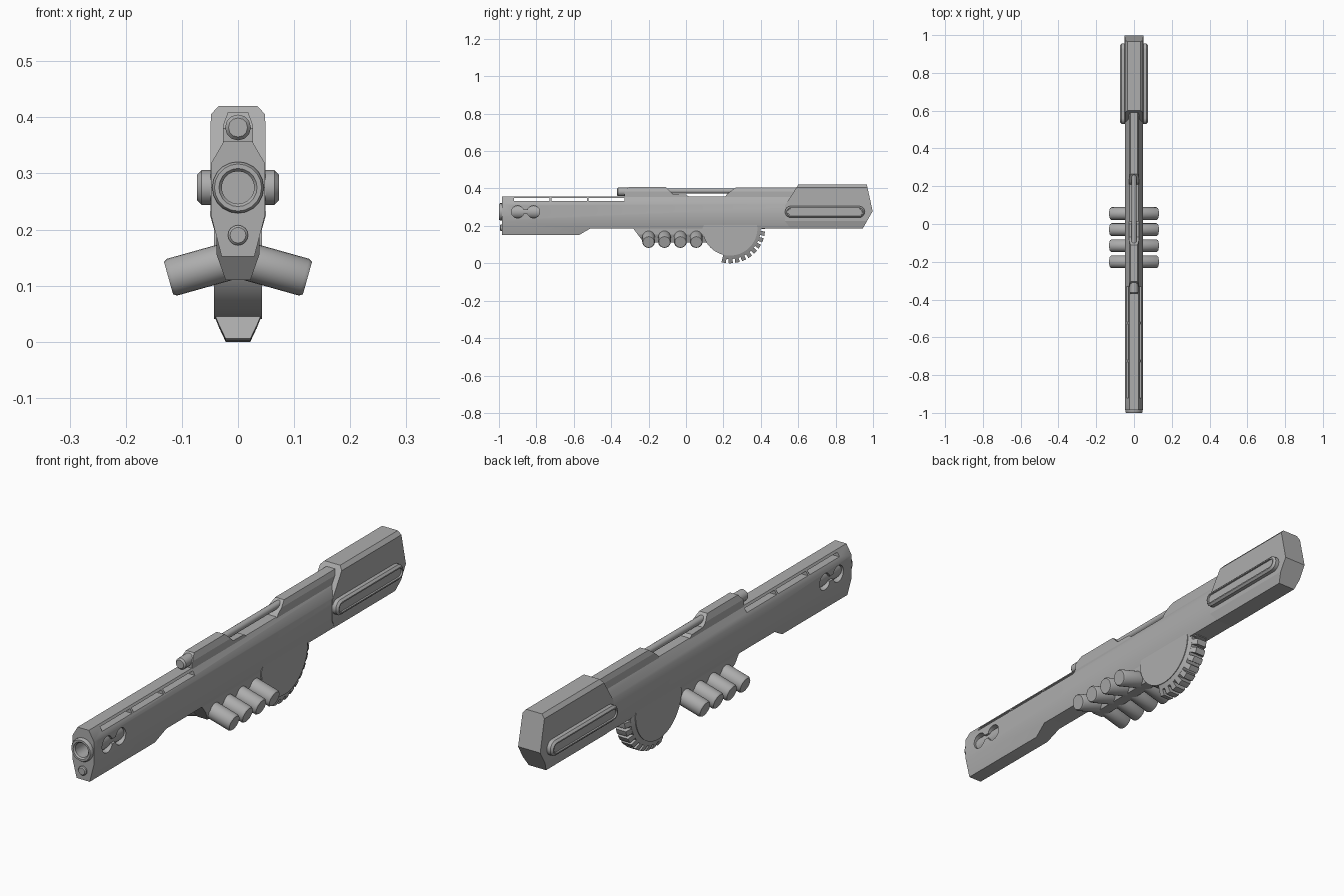
import bpy, bmesh, math
from mathutils import Vector, Matrix

if "Cube" in bpy.data.objects:
    bpy.data.objects.remove(bpy.data.objects["Cube"], do_unlink=True)

GREY = (0.42, 0.42, 0.42, 1)
mat = bpy.data.materials.new("plain grey")
mat.use_nodes = True
mat.diffuse_color = GREY
mat.node_tree.nodes["Principled BSDF"].inputs["Base Color"].default_value = GREY


def make(name, bm):
    bmesh.ops.recalc_face_normals(bm, faces=bm.faces)
    me = bpy.data.meshes.new(name)
    bm.to_mesh(me)
    bm.free()
    me.materials.append(mat)
    ob = bpy.data.objects.new(name, me)
    bpy.context.collection.objects.link(ob)
    return ob


def activate(ob):
    bpy.ops.object.select_all(action='DESELECT')
    ob.select_set(True)
    bpy.context.view_layer.objects.active = ob


def smooth(ob):
    activate(ob)
    bpy.ops.object.shade_smooth_by_angle(angle=math.radians(35))
    return ob


def prism(name, pts, axis, a, b):
    """Extrude a profile along x (points are y, z) or along y (points are x, z)."""
    bm = bmesh.new()
    place = (lambda p, t: (t, *p)) if axis == 'x' else (lambda p, t: (p[0], t, p[1]))
    face = bm.faces.new([bm.verts.new(place(p, a)) for p in pts])
    new = bmesh.ops.extrude_face_region(bm, geom=[face])["geom"]
    shift = Vector((b - a, 0, 0) if axis == 'x' else (0, b - a, 0))
    bmesh.ops.translate(bm, verts=[v for v in new if isinstance(v, bmesh.types.BMVert)], vec=shift)
    return make(name, bm)


def boolean(ob, cutter, mode):
    m = ob.modifiers.new("cut", 'BOOLEAN')
    m.operation, m.object, m.solver = mode, cutter, 'EXACT'
    activate(ob)
    bpy.ops.object.modifier_apply(modifier="cut")
    bpy.data.objects.remove(cutter, do_unlink=True)


def shaped(name, side, half):
    """Solid with a given side outline (y, z) and a half cross-section (x, z)."""
    ob = prism(name, side, 'x', -0.2, 0.2)
    section = half + [(-x, z) for x, z in reversed(half)]
    boolean(ob, prism("cutter", section, 'y', -1.2, 1.2), 'INTERSECT')
    return ob


def lathe(name, profile, matrix, sides=24):
    """Revolve (radius, height) points about z, then place the result."""
    bm = bmesh.new()
    rings = []
    for r, h in profile:
        rings.append([bm.verts.new((r * math.cos(math.tau * i / sides),
                                    r * math.sin(math.tau * i / sides), h)) for i in range(sides)])
    for p, q in zip(rings, rings[1:]):
        for i in range(sides):
            j = (i + 1) % sides
            bm.faces.new((p[i], p[j], q[j], q[i]))
    bm.faces.new(rings[0])
    bm.faces.new(rings[-1])
    bm.transform(matrix)
    return make(name, bm)


def along(start, direction):
    turn = Vector((0, 0, 1)).rotation_difference(Vector(direction)).to_matrix().to_4x4()
    return Matrix.Translation(start) @ turn


def box(y0, y1, z0, z1):
    return prism("cutter", [(y0, z0), (y1, z0), (y1, z1), (y0, z1)], 'x', -0.2, 0.2)


BACK = (0, 1, 0)
BORE_Z = 0.275

# Main body with a deeper front end
body = shaped("main_body",
              [(-0.985, 0.152), (-0.57, 0.152), (-0.51, 0.187), (0.94, 0.187), (0.94, 0.358), (-0.985, 0.358)],
              [(0.026, 0.14), (0.048, 0.225), (0.048, 0.318), (0.025, 0.358)])

# Bore, vent slots and linked side holes
boolean(body, lathe("cutter", [(0.036, 0), (0.036, 0.3)], along((0, -1.05, BORE_Z), BACK)), 'DIFFERENCE')
for y in (-0.92, -0.72, -0.52):
    boolean(body, box(y, y + 0.19, 0.333, 0.349), 'DIFFERENCE')
for y in (-0.9, -0.815):
    hole = lathe("cutter", [(0.033, 0), (0.033, 0.4)], along((-0.2, y, BORE_Z), (1, 0, 0)))
    boolean(body, hole, 'DIFFERENCE')
boolean(body, box(-0.89, -0.825, BORE_Z - 0.01, BORE_Z + 0.01), 'DIFFERENCE')
smooth(body)

# Barrel tube and the small lower tube
smooth(lathe("barrel", [(0.04, 0.32), (0.04, 0.02), (0.046, 0.02), (0.046, 0.006), (0.042, 0),
                        (0.034, 0), (0.029, 0.006), (0.029, 0.28)], along((0, -1, BORE_Z), BACK), 20))
smooth(lathe("lower_tube", [(0.014, 0), (0.018, 0.004), (0.018, 0.03)], along((0, -0.995, 0.19), BACK), 16))

# Rear stock
shaped("stock",
       [(0.56, 0.186), (0.945, 0.186), (0.998, 0.278), (0.967, 0.42), (0.6, 0.42), (0.53, 0.31), (0.53, 0.225)],
       [(0.0385, 0.186), (0.0495, 0.225), (0.0485, 0.405), (0.035, 0.42)])

# Top blocks and the rod between them
TOP_HALF = [(0.027, 0.34), (0.027, 0.385), (0.018, 0.409)]
shaped("front_top_block", [(-0.33, 0.345), (-0.33, 0.38), (-0.305, 0.409), (-0.11, 0.409), (-0.07, 0.37),
                           (0.0, 0.368), (0.03, 0.345)], TOP_HALF)
shaped("rear_top_rib", [(0.2, 0.345), (0.22, 0.37), (0.265, 0.405), (0.62, 0.405), (0.62, 0.345)], TOP_HALF)
smooth(lathe("top_rod", [(0.014, 0), (0.014, 0.65)], along((0, -0.34, 0.387), BACK), 16))
smooth(lathe("rod_cap", [(0.017, 0), (0.023, 0.007), (0.023, 0.06)], along((0, -0.37, 0.382), BACK), 12))

# Raised rounded side rails with a recessed panel
for name, s in (("left_rail", 1), ("right_rail", -1)):
    bm = bmesh.new()
    outline = []
    for cy, start in ((0.925, -90), (0.56, 90)):
        for i in range(9):
            a = math.radians(start + i * 22.5)
            outline.append((s * 0.04, cy + 0.031 * math.cos(a), BORE_Z + 0.031 * math.sin(a)))
    face = bm.faces.new([bm.verts.new(p) for p in outline])
    new = bmesh.ops.extrude_face_region(bm, geom=[face])["geom"]
    bmesh.ops.translate(bm, verts=[v for v in new if isinstance(v, bmesh.types.BMVert)], vec=(s * 0.025, 0, 0))
    face = next(f for f in new if isinstance(f, bmesh.types.BMFace))
    bmesh.ops.recalc_face_normals(bm, faces=bm.faces)
    for thick, depth in ((0.008, 0.008), (0.005, 0), (0.001, -0.006)):
        bmesh.ops.inset_region(bm, faces=[face], thickness=thick, depth=depth)
    smooth(make(name, bm))

# Underside bracket
shaped("canister_bracket", [(-0.3, 0.21), (-0.225, 0.11), (0.14, 0.11), (0.14, 0.21)],
       [(0.022, 0.11), (0.038, 0.155), (0.038, 0.21)])

# Four canisters on each side, tilted down
for s, side in ((1, "left"), (-1, "right")):
    for i in range(4):
        place = along((s * 0.015, -0.2 + 0.085 * i, 0.144), (s * 0.963, 0, -0.27))
        smooth(lathe(f"{side}_canister_{i + 1}", [(0.034, 0), (0.034, 0.107), (0.03, 0.113)], place))

# Half-wheel with a tapered, toothed rim
HUB = (0.235, 0.188)


def polar(r, deg):
    a = math.radians(deg)
    return HUB[0] + r * math.cos(a), HUB[1] + r * math.sin(a)


def arc_wedge(name, r0, w0, r1, w1, a0, a1, steps):
    """Tapered ring segment between two radii and half widths."""
    bm = bmesh.new()
    rows = []
    for i in range(steps + 1):
        a = a0 + (a1 - a0) * i / steps
        rows.append([bm.verts.new((x, *polar(r, a))) for x, r in ((-w0, r0), (w0, r0), (w1, r1), (-w1, r1))])
    for p, q in zip(rows, rows[1:]):
        for i in range(4):
            j = (i + 1) % 4
            bm.faces.new((p[i], p[j], q[j], q[i]))
    bm.faces.new(rows[0])
    bm.faces.new(rows[-1])
    return make(name, bm)


disc = [polar(0.147, -180 + 7.5 * i) for i in range(25)] + [(HUB[0] + 0.14, 0.22), (HUB[0] - 0.13, 0.22)]
wheel = prism("wheel_disc", disc, 'x', -0.043, 0.043)
smooth(wheel)
smooth(arc_wedge("wheel_rim", 0.14, 0.0429, 0.165, 0.033, -104, 6, 20))
for i in range(10):
    start = -104 + i * 11.4
    arc_wedge(f"wheel_tooth_{i + 1}", 0.16, 0.035, 0.188, 0.022, start, start + 7.4, 2)
